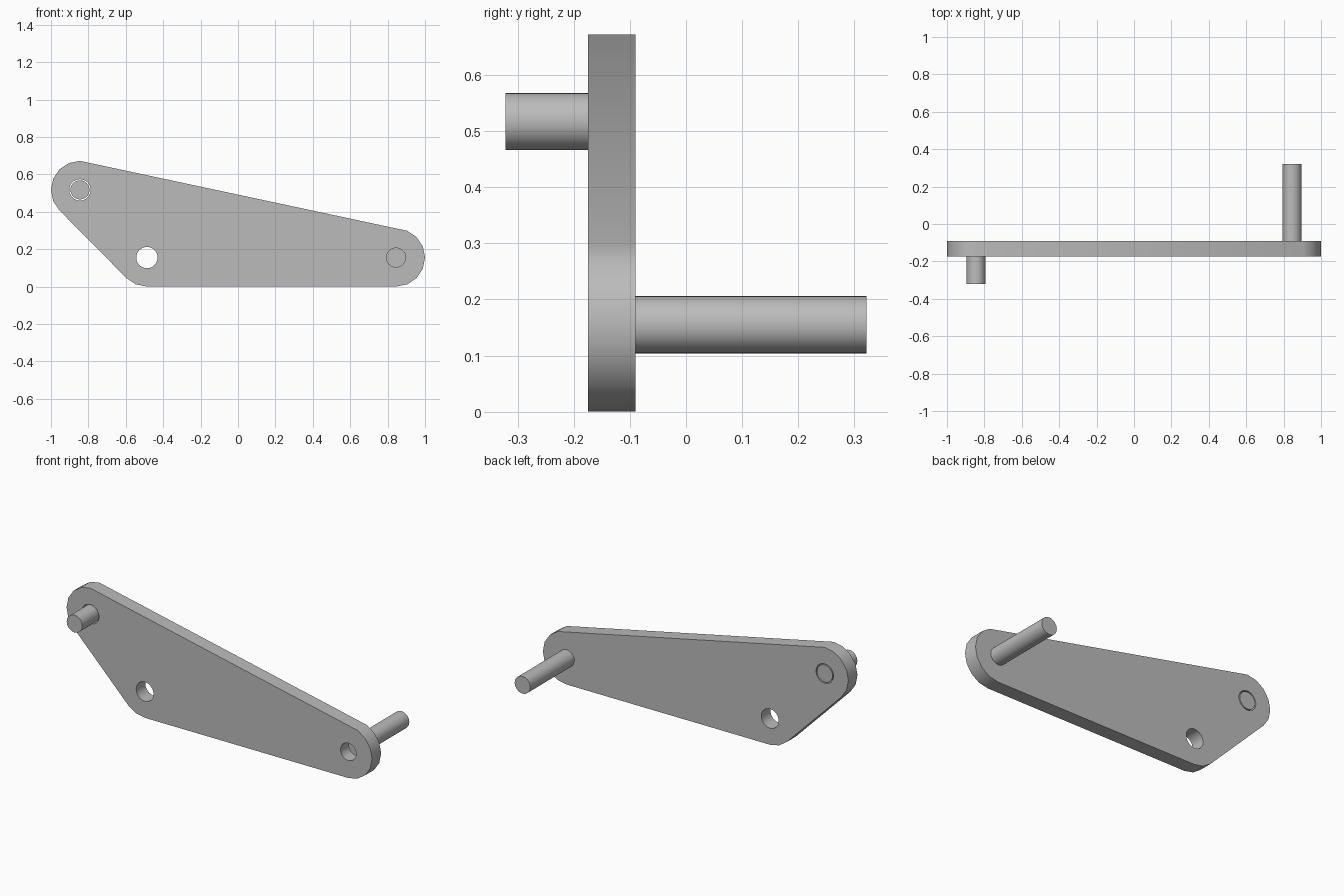
import bpy, bmesh
from math import sin, cos, radians
from mathutils import Vector

if "Cube" in bpy.data.objects:
    bpy.data.objects.remove(bpy.data.objects["Cube"])

steel = bpy.data.materials.new("grey_steel")
steel.use_nodes = True
grey = (0.5, 0.5, 0.5, 1)
steel.diffuse_color = grey
steel.node_tree.nodes["Principled BSDF"].inputs["Base Color"].default_value = grey

# Corner centres in the x-z plane, and the plate's front and back
UPPER, LOWER, FAR = (-0.845, 0.517), (-0.487, 0.155), (0.845, 0.155)
FRONT, BACK = -0.175, -0.09
CORNER, PIN = 0.155, 0.051


def arc(centre, radius, start, step, count):
    angles = [radians(start + step * i) for i in range(count)]
    return [(centre[0] + radius * cos(a), centre[1] + radius * sin(a)) for a in angles]


def circle(centre, radius):
    return arc(centre, radius, 0, 360 / 32, 32)


def extruded(name, loops, y0, y1):
    """Fill the loops (outline, then holes) and extrude them along y."""
    bm = bmesh.new()
    edges = []
    for loop in loops:
        verts = [bm.verts.new((x, y0, z)) for x, z in loop]
        edges += [bm.edges.new((v, verts[i - 1])) for i, v in enumerate(verts)]
    bmesh.ops.triangle_fill(bm, edges=edges, use_beauty=True, normal=Vector((0, -1, 0)))
    result = bmesh.ops.extrude_face_region(bm, geom=bm.faces[:], use_keep_orig=True)
    moved = [g for g in result["geom"] if isinstance(g, bmesh.types.BMVert)]
    bmesh.ops.translate(bm, verts=moved, vec=(0, y1 - y0, 0))
    bmesh.ops.recalc_face_normals(bm, faces=bm.faces[:])
    mesh = bpy.data.meshes.new(name)
    bm.to_mesh(mesh)
    bm.free()
    mesh.materials.append(steel)
    obj = bpy.data.objects.new(name, mesh)
    bpy.context.collection.objects.link(obj)
    bpy.ops.object.select_all(action="DESELECT")
    obj.select_set(True)
    bpy.context.view_layer.objects.active = obj
    bpy.ops.object.shade_smooth_by_angle(angle=radians(30))
    return obj


# Three-cornered plate with rounded corners and three through holes
outline = (arc(UPPER, CORNER, 90, 22.5, 7) + arc(LOWER, CORNER, 225, 22.5, 3)
           + arc(FAR, CORNER, 270, 22.5, 8))
holes = [circle(UPPER, 0.057), circle(LOWER, 0.057), circle(FAR, PIN)]
extruded("lever_plate", [outline] + holes, FRONT, BACK)

# Short pin to the front, long pin to the back
extruded("front_pin", [circle(UPPER, PIN)], -0.322, BACK)
extruded("back_pin", [circle(FAR, PIN)], BACK - 0.01, 0.322)
